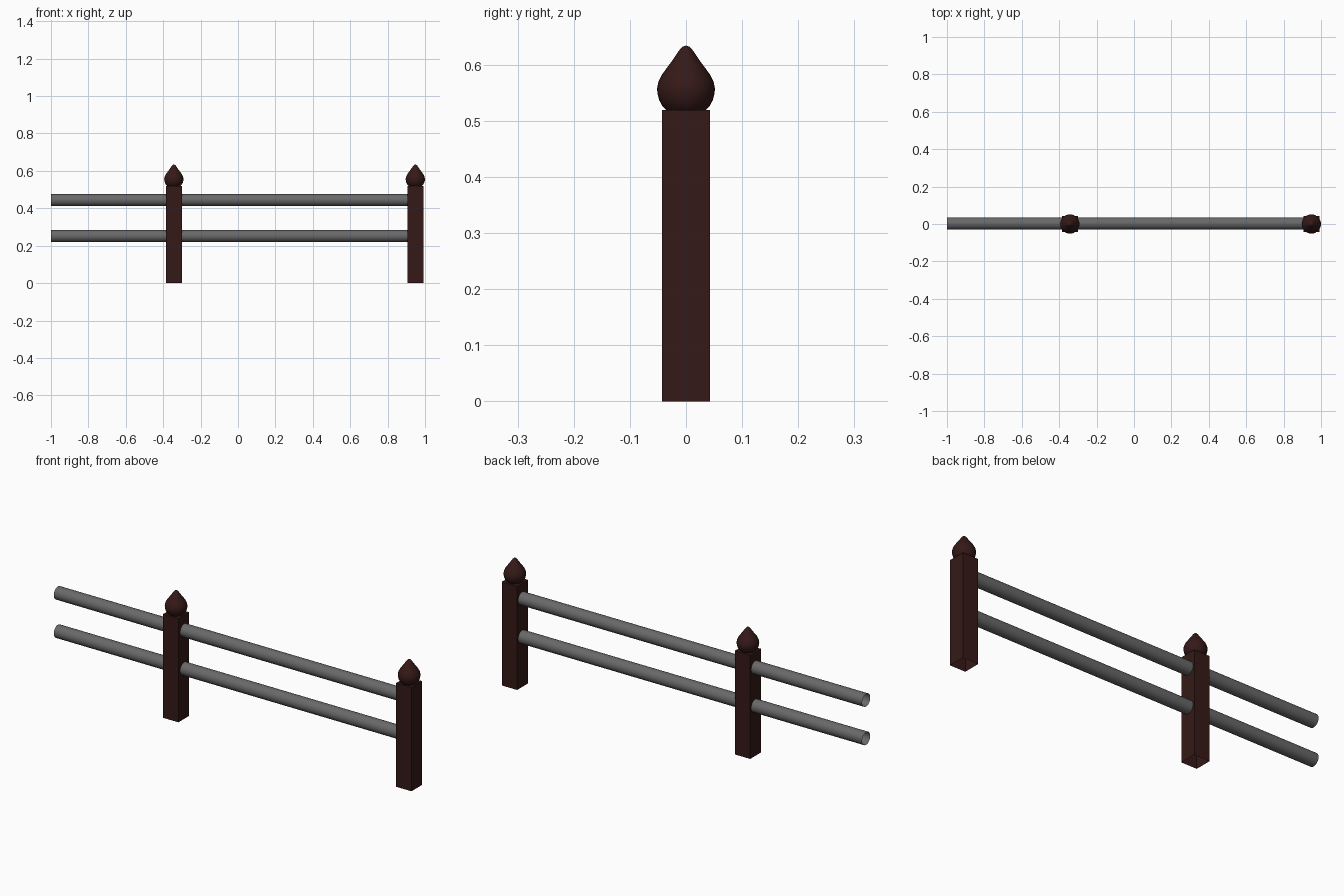
import bpy, bmesh, math
from mathutils import Matrix

if "Cube" in bpy.data.objects:
    bpy.data.objects.remove(bpy.data.objects["Cube"])


def material(name, rgb):
    m = bpy.data.materials.new(name)
    m.diffuse_color = (*rgb, 1)
    m.use_nodes = True
    m.node_tree.nodes["Principled BSDF"].inputs["Base Color"].default_value = m.diffuse_color
    return m


WOOD = material("dark_wood", (0.035, 0.010, 0.009))
METAL = material("grey_metal", (0.14, 0.14, 0.14))


def finish(name, bm, mat, smooth=False):
    bmesh.ops.recalc_face_normals(bm, faces=bm.faces)
    mesh = bpy.data.meshes.new(name)
    bm.to_mesh(mesh)
    bm.free()
    mesh.materials.append(mat)
    obj = bpy.data.objects.new(name, mesh)
    bpy.context.collection.objects.link(obj)
    if smooth:
        bpy.ops.object.select_all(action='DESELECT')
        obj.select_set(True)
        bpy.context.view_layer.objects.active = obj
        bpy.ops.object.shade_smooth_by_angle(angle=math.radians(40))
    return obj


# Square post, open underneath
def post(name, x, width=0.085, height=0.519):
    bm = bmesh.new()
    bmesh.ops.create_cube(bm, size=1, matrix=Matrix.Translation((x, 0, height / 2))
                          @ Matrix.Diagonal((width, width, height, 1)))
    bottom = [f for f in bm.faces if f.calc_center_median().z < 0.01]
    bmesh.ops.delete(bm, geom=bottom, context='FACES_ONLY')
    finish(name, bm, WOOD)


# Onion-shaped finial turned from a profile of (radius, height)
PROFILE = [(0.034, 0.518), (0.042, 0.526), (0.048, 0.537), (0.051, 0.549),
           (0.0515, 0.558), (0.049, 0.570), (0.043, 0.582), (0.035, 0.593),
           (0.026, 0.605), (0.018, 0.617), (0.011, 0.627), (0.006, 0.632), (0, 0.634)]


def finial(name, x):
    bm = bmesh.new()
    verts = [bm.verts.new((x + r, 0, z)) for r, z in PROFILE]
    edges = [bm.edges.new(pair) for pair in zip(verts, verts[1:])]
    bmesh.ops.spin(bm, geom=verts + edges, cent=(x, 0, 0), axis=(0, 0, 1),
                   angle=math.tau, steps=32)
    bmesh.ops.remove_doubles(bm, verts=bm.verts, dist=0.0002)
    finish(name, bm, WOOD, smooth=True)


# Open-ended round rail running through the posts
def rail(name, z, x0=-1.0, x1=0.948, radius=0.032):
    bm = bmesh.new()
    place = Matrix.Translation(((x0 + x1) / 2, 0.003, z)) @ Matrix.Rotation(math.pi / 2, 4, 'Y')
    bmesh.ops.create_cone(bm, cap_ends=False, segments=32, radius1=radius,
                          radius2=radius, depth=x1 - x0, matrix=place)
    finish(name, bm, METAL, smooth=True)


for side, x in (("left", -0.343), ("right", 0.948)):
    post(f"{side}_post", x)
    finial(f"{side}_finial", x)

for level, z in (("lower", 0.252), ("upper", 0.444)):
    rail(f"{level}_rail", z)
